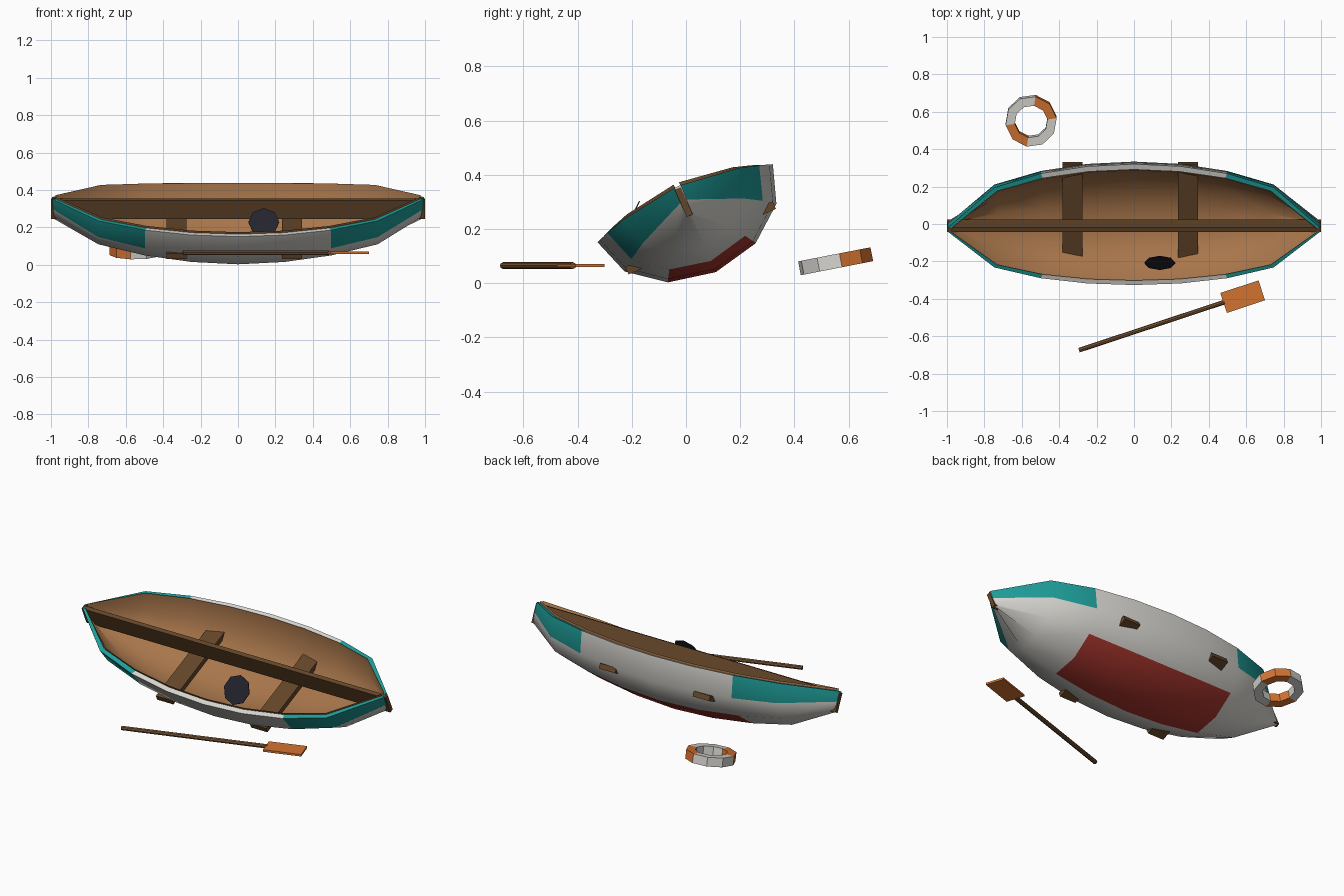
import bpy, bmesh, math
from mathutils import Matrix, Vector

if "Cube" in bpy.data.objects:
    bpy.data.objects.remove(bpy.data.objects["Cube"])

def mat(name, rgb):
    m = bpy.data.materials.new(name)
    m.diffuse_color = (*rgb, 1)
    m.use_nodes = True
    m.node_tree.nodes["Principled BSDF"].inputs["Base Color"].default_value = m.diffuse_color
    return m

WHITE = mat("white paint", (0.68, 0.67, 0.63))
TEAL = mat("teal paint", (0.013, 0.34, 0.32))
RED = mat("red paint", (0.38, 0.035, 0.025))
WOOD = mat("inner wood", (0.39, 0.18, 0.07))
DARK = mat("dark wood", (0.125, 0.06, 0.022))
SHAFT = mat("shaft wood", (0.19, 0.09, 0.035))
ORANGE = mat("orange paint", (0.65, 0.17, 0.03))
NAVY = mat("dark navy", (0.017, 0.017, 0.027))

# the whole boat leans over on its side
LEAN = Matrix.Translation((0, -0.003, 0.295)) @ Matrix.Rotation(math.radians(24), 4, 'X')

def finish(name, bm, mats, matrix=Matrix(), smooth=None, flip=False):
    bmesh.ops.recalc_face_normals(bm, faces=bm.faces)
    if flip:
        bmesh.ops.reverse_faces(bm, faces=bm.faces)
    me = bpy.data.meshes.new(name)
    bm.to_mesh(me)
    bm.free()
    for m in mats:
        me.materials.append(m)
    ob = bpy.data.objects.new(name, me)
    bpy.context.collection.objects.link(ob)
    ob.matrix_world = matrix
    if smooth:
        bpy.ops.object.select_all(action='DESELECT')
        ob.select_set(True)
        bpy.context.view_layer.objects.active = ob
        bpy.ops.object.shade_smooth_by_angle(angle=math.radians(smooth))
    return ob

def box(name, size, loc, m, parent=Matrix()):
    bm = bmesh.new()
    bmesh.ops.create_cube(bm, size=1, matrix=Matrix.Diagonal((*size, 1)))
    return finish(name, bm, [m], parent @ Matrix.Translation(loc))

# hull: half-ellipse sections along the length
XS = [i / 4 for i in range(-4, 5)]
DEPTH = [0.278, 0.270, 0.250, 0.218, 0.115]

def section(x, sx=1, sw=1, sd=1, up=0):
    w = max(0.354 * math.sqrt(1 - x * x), 0.012) * sw
    d = DEPTH[round(abs(x) * 4)] * sd
    return [Vector((x * sx * 0.995, w * math.cos(a), 0.068 * x * x + up - d * math.sin(a)))
            for a in (math.radians(30 * k) for k in range(7))]

def shell(bm, **kw):
    rows = [[bm.verts.new(p) for p in section(x, **kw)] for x in XS]
    faces = {}
    for i in range(8):
        for j in range(6):
            faces[i, j] = bm.faces.new((rows[i][j], rows[i + 1][j], rows[i + 1][j + 1], rows[i][j + 1]))
    return rows, faces

bm = bmesh.new()
rows, faces = shell(bm)
for (i, j), f in faces.items():
    end = i < 2 or i > 5
    if end and j in (0, 5):
        f.material_index = 1          # teal bow and stern quarters
    elif not end and j in (2, 3):
        f.material_index = 2          # red bottom
for r in (rows[0], rows[-1]):
    bm.faces.new(r)
# flat rim around the top edge
for k in (0, 6):
    inner = [bm.verts.new(section(x, sx=0.98, sw=0.91)[k]) for x in XS]
    for i in range(8):
        f = bm.faces.new((rows[i][k], rows[i + 1][k], inner[i + 1], inner[i]))
        f.material_index = 1 if i < 2 or i > 5 else 0
finish("hull", bm, [WHITE, TEAL, RED], LEAN, smooth=40)

# wooden lining, standing slightly above the rim
bm = bmesh.new()
shell(bm, sx=0.98, sw=0.91, sd=0.92, up=0.012)
finish("lining", bm, [WOOD], LEAN, smooth=40, flip=True)

# long centre beam and two seats
box("centre_beam", (2.0, 0.024, 0.11), (0, -0.003, 0.006), DARK, LEAN)
for n, x in (("rear_seat", -0.33), ("front_seat", 0.288)):
    box(n, (0.107, 0.595, 0.03), (x, 0, -0.14), DARK, LEAN)

# thin dark disc standing in the boat
bm = bmesh.new()
bmesh.ops.create_cone(bm, cap_ends=True, segments=8, radius1=0.083, radius2=0.083, depth=0.004)
finish("dark_disc", bm, [NAVY], Matrix.Translation((0.138, -0.208, 0.228)) @ Matrix.Rotation(math.radians(64), 4, 'X'))

# oar lying in front
OAR = Matrix.Translation((0.095, -0.546, 0.065)) @ Matrix.Rotation(math.radians(18.3), 4, 'Z')
bm = bmesh.new()
bmesh.ops.create_cone(bm, cap_ends=True, segments=8, radius1=0.0125, radius2=0.0125, depth=0.82,
                      matrix=Matrix.Rotation(math.pi / 2, 4, 'Y'))
finish("oar_shaft", bm, [SHAFT], OAR)
box("oar_blade", (0.215, 0.112, 0.012), (0.511, -0.003, 0), ORANGE, OAR)

# life ring: ten-sided square-section ring in white and orange
bm = bmesh.new()
N = 10
prof = [(0.138, -0.026), (0.138, 0.026), (0.088, 0.026), (0.088, -0.026)]
rings = [[bm.verts.new((r * math.cos(a), r * math.sin(a), z)) for r, z in prof]
         for a in (math.radians(8 + 36 * k) for k in range(N))]
for k in range(N):
    a, b = rings[k], rings[(k + 1) % N]
    for j in range(4):
        f = bm.faces.new((a[j], b[j], b[(j + 1) % 4], a[(j + 1) % 4]))
        f.material_index = 1 if k % 5 < 2 else 0
finish("life_ring", bm, [WHITE, ORANGE],
       Matrix.Translation((-0.55, 0.552, 0.081)) @ Matrix.Rotation(math.radians(11), 4, 'X'))
